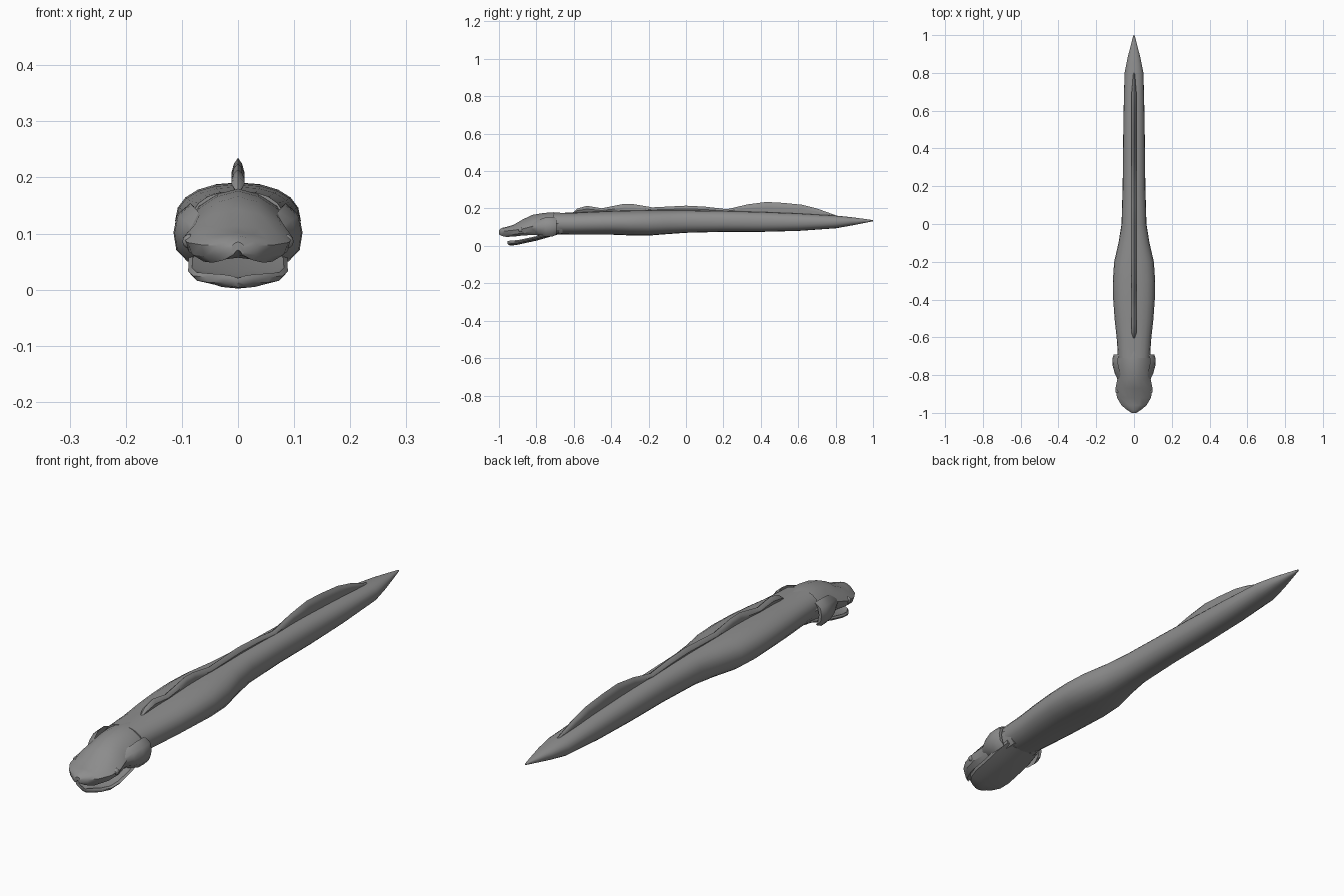
import bpy, bmesh, math

if "Cube" in bpy.data.objects:
    bpy.data.objects.remove(bpy.data.objects["Cube"])

grey = bpy.data.materials.new("slate grey")
grey.diffuse_color = (0.27, 0.27, 0.27, 1)
grey.use_nodes = True
grey.node_tree.nodes["Principled BSDF"].inputs["Base Color"].default_value = grey.diffuse_color


def loft(name, rings, angle=40):
    """Skin closed rings of equal size and cap both ends."""
    bm = bmesh.new()
    rows = [[bm.verts.new(p) for p in r] for r in rings]
    n = len(rows[0])
    for a, b in zip(rows, rows[1:]):
        for i in range(n):
            j = (i + 1) % n
            bm.faces.new((a[i], a[j], b[j], b[i]))
    bm.faces.new(rows[0])
    bm.faces.new(rows[-1][::-1])
    bmesh.ops.recalc_face_normals(bm, faces=bm.faces)
    me = bpy.data.meshes.new(name)
    bm.to_mesh(me)
    bm.free()
    me.materials.append(grey)
    ob = bpy.data.objects.new(name, me)
    bpy.context.collection.objects.link(ob)
    finish(ob, angle)
    return ob


def finish(ob, angle):
    bpy.ops.object.select_all(action='DESELECT')
    ob.select_set(True)
    bpy.context.view_layer.objects.active = ob
    bpy.ops.object.shade_smooth_by_angle(angle=math.radians(angle))


def spow(v, e):
    return math.copysign(abs(v) ** e, v)


def mirrored(half, y):
    """Full ring from a right-hand half that starts and ends on x = 0."""
    return ([(x, y, z) for x, z in half]
            + [(-x, y, z) for x, z in half[-2:0:-1]])


# Body: y, half width, bottom, top
body = [(-.71, .084, .062, .176), (-.6, .092, .060, .178), (-.5, .103, .060, .183),
        (-.4, .110, .060, .187), (-.3, .112, .056, .190), (-.2, .105, .055, .191),
        (-.1, .082, .063, .190), (0, .066, .070, .190), (.2, .060, .075, .187),
        (.4, .058, .075, .182), (.6, .055, .080, .174), (.8, .050, .094, .162),
        (.88, .034, .108, .154), (.95, .016, .122, .145), (1, .003, .132, .138)]
rings = []
for y, w, lo, hi in body:
    c, h = (lo + hi) / 2, (hi - lo) / 2
    rings.append([(w * spow(math.cos(t), .85), y, c + h * spow(math.sin(t), .9))
                  for t in (2 * math.pi * i / 20 for i in range(20))])
loft("body", rings, 50)

# Upper head: y, half width, top, widest height, lip height
head = [(-.66, .084, .176, .120, .066), (-.71, .089, .180, .120, .060),
        (-.76, .092, .176, .112, .055), (-.82, .088, .166, .105, .058),
        (-.87, .098, .143, .092, .056), (-.92, .090, .114, .084, .050),
        (-.96, .066, .101, .080, .048), (-.985, .036, .096, .078, .053),
        (-1, .012, .085, .075, .062)]
rings = []
for y, w, top, mid, lip in head:
    rise = top - mid
    rings.append(mirrored([(0, top), (.40 * w, mid + .84 * rise),
                           (.78 * w, mid + .48 * rise), (w, mid),
                           (.90 * w, lip + .35 * (mid - lip)), (.68 * w, lip),
                           (.35 * w, lip + .006), (0, lip + .009)], y))
loft("upper_head", rings, 35)

# Lower jaw: y, half width, bottom, rim height
jaw = [(-.68, .080, .062, .085), (-.74, .088, .045, .070), (-.80, .088, .028, .052),
       (-.86, .089, .015, .039), (-.90, .080, .006, .031), (-.93, .058, .002, .029),
       (-.948, .028, .004, .027), (-.955, .008, .012, .024)]
rings = []
for y, w, lo, rim in jaw:
    d = rim - lo
    rings.append(mirrored([(0, rim - .25 * d), (.65 * w, rim - .2 * d), (.92 * w, rim),
                           (w, rim - .25 * d), (.92 * w, lo + .4 * d),
                           (.5 * w, lo + .1 * d), (0, lo)], y))
loft("lower_jaw", rings, 35)

# Gill flaps: y, outer x, bottom, top
flap = [(-.83, .084, .080, .120), (-.79, .102, .060, .140), (-.75, .113, .050, .152),
        (-.715, .115, .050, .154), (-.692, .108, .060, .148)]
for side, label in ((1, "right"), (-1, "left")):
    rings = []
    for y, w, lo, hi in flap:
        h = hi - lo
        outer = [(w - .025, lo), (w - .005, lo + .2 * h), (w, lo + .5 * h),
                 (w - .006, lo + .8 * h), (w - .03, hi)]
        inner = [(x - .012, z) for x, z in outer[3:0:-1]]
        rings.append([(side * x, y, z) for x, z in outer + inner])
    loft("gill_flap_" + label, rings, 40)

# Dorsal fin: y, crest height, sunk into the back
fin = [(-.605, .178), (-.58, .200), (-.53, .214), (-.45, .201), (-.40, .211),
       (-.33, .225), (-.28, .223), (-.18, .206), (0, .215), (.1, .210), (.22, .196),
       (.33, .222), (.43, .235), (.52, .230), (.62, .220), (.70, .200), (.80, .164)]
rings = []
for y, crest in fin:
    base = .172 if y < .25 else .172 - (y - .25) * .036
    h = crest - base
    t = .012 if -.6 < y < .75 else .004
    rings.append(mirrored([(0, crest), (.6 * t, base + .85 * h), (t, base + .6 * h),
                           (.5 * t, base + .2 * h), (.7 * t, base), (0, base)], y))
loft("dorsal_fin", rings, 40)

# Eyes
for side, label in ((1, "right"), (-1, "left")):
    bpy.ops.mesh.primitive_uv_sphere_add(segments=12, ring_count=8, radius=.013,
                                         location=(side * .086, -.885, .086))
    eye = bpy.context.object
    eye.name = "eye_" + label
    eye.data.materials.append(grey)
    finish(eye, 40)
